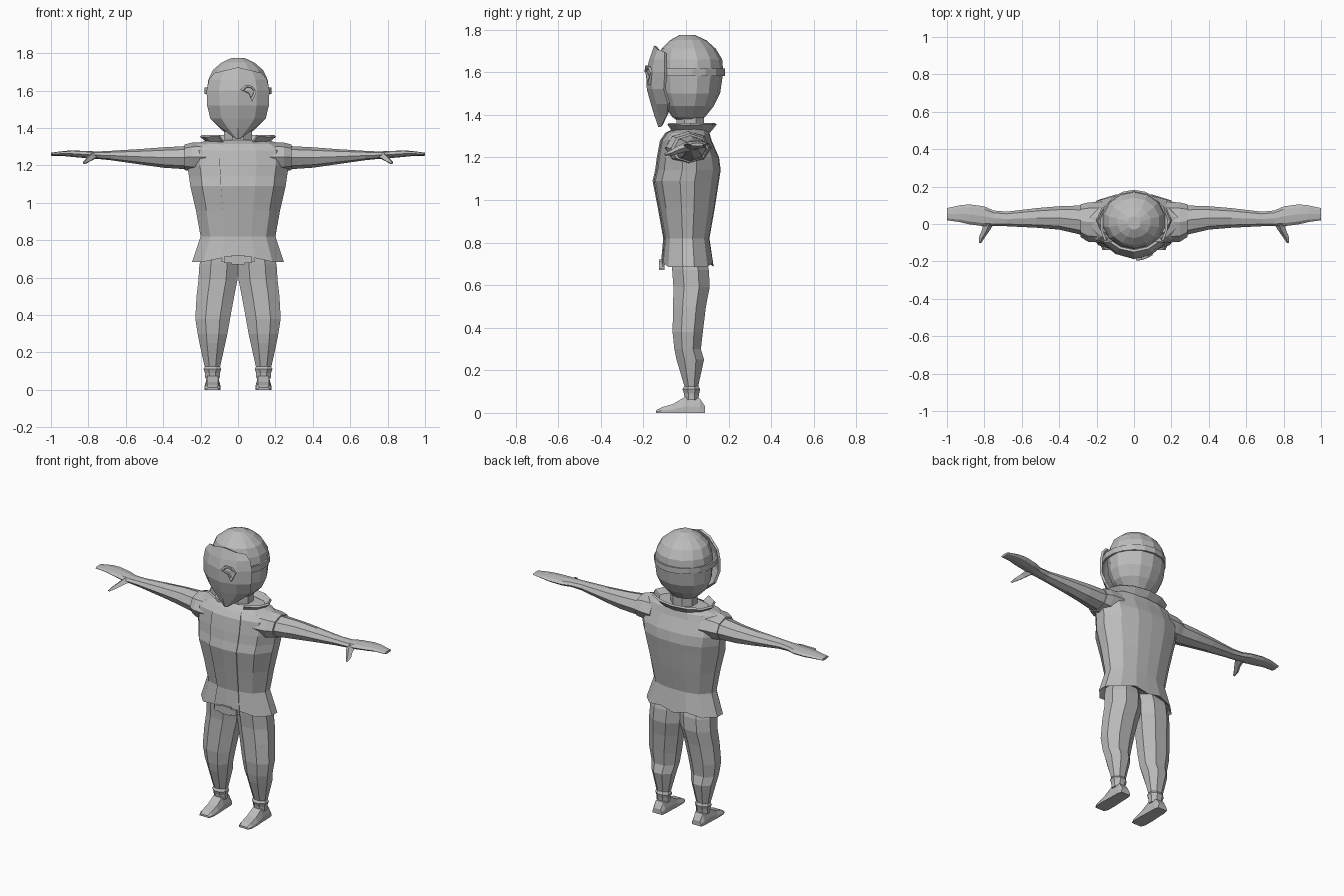
import bpy, math
from mathutils import Vector

grey = bpy.data.materials.new("plain_grey")
grey.diffuse_color = (0.5, 0.5, 0.5, 1)


def make(name, verts, faces, solid=0):
    me = bpy.data.meshes.new(name)
    me.from_pydata([tuple(v) for v in verts], [], faces)
    me.materials.append(grey)
    ob = bpy.data.objects.new(name, me)
    bpy.context.collection.objects.link(ob)
    bpy.context.view_layer.objects.active = ob
    bpy.ops.object.mode_set(mode='EDIT')
    bpy.ops.mesh.select_all(action='SELECT')
    bpy.ops.mesh.normals_make_consistent(inside=False)
    bpy.ops.object.mode_set(mode='OBJECT')
    if solid:
        m = ob.modifiers.new("thickness", 'SOLIDIFY')
        m.thickness, m.offset = solid, -1
    return ob


def loft(name, rings, caps=True, closed=True, solid=0):
    """Skin a list of equal-length point rings."""
    n = len(rings[0])
    verts = [p for r in rings for p in r]
    faces = [(i * n + j, i * n + (j + 1) % n, (i + 1) * n + (j + 1) % n, (i + 1) * n + j)
             for i in range(len(rings) - 1) for j in range(n if closed else n - 1)]
    if caps and closed:
        faces += [tuple(range(n))[::-1], tuple(range(len(verts) - n, len(verts)))]
    return make(name, verts, faces, solid)


def oval(z, x0, x1, y0, y1, n=8, turn=0.5):
    return [((x0 + x1) / 2 + (x1 - x0) / 2 * math.cos(a), (y0 + y1) / 2 + (y1 - y0) / 2 * math.sin(a), z)
            for a in [(k + turn) * math.tau / n for k in range(n)]]


def oval_x(x, y0, y1, z0, z1, n=8):
    return [(x, p[0], p[1]) for p in oval(0, y0, y1, z0, z1, n, 0)]


# Jacket: half cross-section template, mirrored
HALF = [(0, -1), (.36, -.96), (.75, -.76), (1, -.2), (1, .25), (.75, .76), (.36, .97), (0, 1)]
SECTION = HALF + [(-x, y) for x, y in HALF[-2:0:-1]]


def body(z, w, y0, y1):
    return [(x * w, (y0 + y1) / 2 + y * (y1 - y0) / 2, z) for x, y in SECTION]


levels = [(.72, .20, -.08, .09), (.685, .245, -.112, .13), (.82, .2, -.10, .11), (.96, .225, -.125, .135),
          (1.09, .255, -.15, .155), (1.14, .262, -.138, .163), (1.2, .272, -.13, .155),
          (1.28, .27, -.115, .12), (1.315, .235, -.09, .11), (1.335, .16, -.05, .095)]
rings = [body(*l) for l in levels]
# wavy hem
rings[1] = [(x, y, z + (.02 if abs(abs(x) - .088) < .01 else 0)) for x, y, z in rings[1]]
loft("jacket", rings)

# Overlapping front panel, from the hem up to the neck
panel = [[(-.36 * w, y0 * .97 - .006, z), (0, y0 - .007, z), (.36 * w, y0 * .97 - .004, z)]
         for z, w, y0, y1 in levels[1:]]
loft("front_panel", panel, closed=False, solid=.008)

# Buckle tabs at the hem
for x, w, h in ((0, .035, .05), (-.055, .02, .035), (.055, .02, .035)):
    loft("buckle", [[(x - w, -.126, z), (x + w, -.126, z), (x + w, -.10, z), (x - w, -.10, z)]
                    for z in (.695 - h / 2, .695 + h / 2)])

# Neck
loft("neck", [oval(z, -.08, .08, -.05, .09) for z in (1.3, 1.42)])

# Flared collar, open at the front
gap = [math.radians(a) for a in range(-60, 241, 30)]
loft("collar", [[(w * math.cos(a), .02 + d * math.sin(a), z) for a in gap]
                for z, w, d in ((1.325, .15, .085), (1.362, .195, .115))], closed=False, solid=.012)

# Head
head = [(1.365, .05, -.03, .06), (1.39, .09, -.065, .09), (1.44, .14, -.10, .13), (1.5, .165, -.125, .16),
        (1.6, .172, -.135, .175), (1.66, .162, -.13, .17), (1.71, .138, -.115, .14),
        (1.75, .09, -.075, .095), (1.775, .035, -.03, .04)]
loft("head", [oval(z, -w, w, a, b, 14) for z, w, a, b in head])

# Face mask
rows = [(1.725, .125, -.15, -.10), (1.66, .155, -.172, -.10), (1.6, .168, -.188, -.10), (1.52, .165, -.184, -.105),
        (1.45, .148, -.165, -.085), (1.40, .09, -.15, -.09), (1.342, .012, -.13, -.118)]
loft("mask", [[(u * w, yc + (ys - yc) * abs(u) ** 2.2, z - (.03 * abs(u) if z > 1.7 else 0))
               for u in (-1, -.6, 0, .6, 1)] for z, w, yc, ys in rows], closed=False, solid=.014)

# Strap round the head
strap = [(r * math.cos(a), -.002 + (r + .004) * math.sin(a), z)
         for z, r in ((1.583, .181), (1.618, .181))
         for a in [math.radians(d) for d in range(-30, 211, 20)]]
loft("strap", [strap[:13], strap[13:]], closed=False, solid=.012)

# Single eye hole: raised rim with a slash below
rim = [(.012, 1.605), (.04, 1.632), (.075, 1.625), (.10, 1.595), (.075, 1.54), (.058, 1.582)]
cx, cz = .06, 1.597


def face_y(x):
    return -.188 + .088 * (abs(x) / .168) ** 2.2


loft("eye_rim", [[(cx + (x - cx) * s, face_y(x) - d, cz + (z - cz) * s) for x, z in rim]
                 for s, d in ((1, -.006), (1, .007), (.68, .007), (.6, -.004))], caps=False)

for s in (-1, 1):
    def side(ring):
        return [(s * x, y, z) for x, y, z in ring]
    tag = "left" if s > 0 else "right"

    # Sleeve shoulder cuff and arm
    loft(tag + "_shoulder", [side(oval_x(*r)) for r in
                             ((.17, -.10, .12, 1.165, 1.325), (.245, -.095, .115, 1.17, 1.322),
                              (.285, -.07, .105, 1.175, 1.312))])
    loft(tag + "_arm", [side(oval_x(*r)) for r in
                        ((.25, -.065, .10, 1.178, 1.305), (.40, -.03, .095, 1.188, 1.297),
                         (.52, -.02, .085, 1.205, 1.288), (.68, -.012, .066, 1.228, 1.278),
                         (.75, -.012, .072, 1.235, 1.275), (.80, -.012, .094, 1.238, 1.277),
                         (.88, -.002, .105, 1.245, 1.28), (.93, .01, .10, 1.25, 1.278),
                         (1.0, .02, .085, 1.252, 1.268))])
    # Thumb
    loft(tag + "_thumb", [side([(x - w, y, z), (x, y - w * .4, z + w * .7), (x + w, y, z), (x, y + w * .4, z - w * .7)])
                          for x, y, z, w in ((.775, .01, 1.25, .03), (.79, -.03, 1.238, .022),
                                             (.81, -.065, 1.222, .017), (.823, -.10, 1.212, .007))])

    # Trouser leg
    loft(tag + "_leg", [side(oval(*r)) for r in
                        ((.76, -.01, .19, -.075, .09), (.67, -.012, .215, -.072, .115), (.59, -.006, .22, -.066, .118),
                         (.5, .012, .23, -.067, .10), (.38, .035, .236, -.069, .085), (.30, .05, .222, -.06, .075),
                         (.25, .062, .212, -.05, .09), (.125, .092, .182, -.01, .06))])
    # Ankle cuff
    loft(tag + "_cuff", [side(oval(*r)) for r in
                         ((.06, .095, .178, -.008, .06), (.09, .093, .18, -.012, .064),
                          (.112, .086, .188, -.02, .07), (.128, .095, .178, -.008, .06))])
    # Shoe: stations along y, heel to toe
    loft(tag + "_shoe", [side([(.136 - w, y, 0), (.136 + w, y, 0), (.136 + w, y, h * .4),
                               (.136 + w * .7, y, h), (.136 - w * .7, y, h), (.136 - w, y, h * .4)])
                         for y, w, h in ((.09, .032, .03), (.065, .038, .068), (-.005, .04, .075), (-.06, .043, .042),
                                         (-.115, .042, .026), (-.14, .032, .012))])
